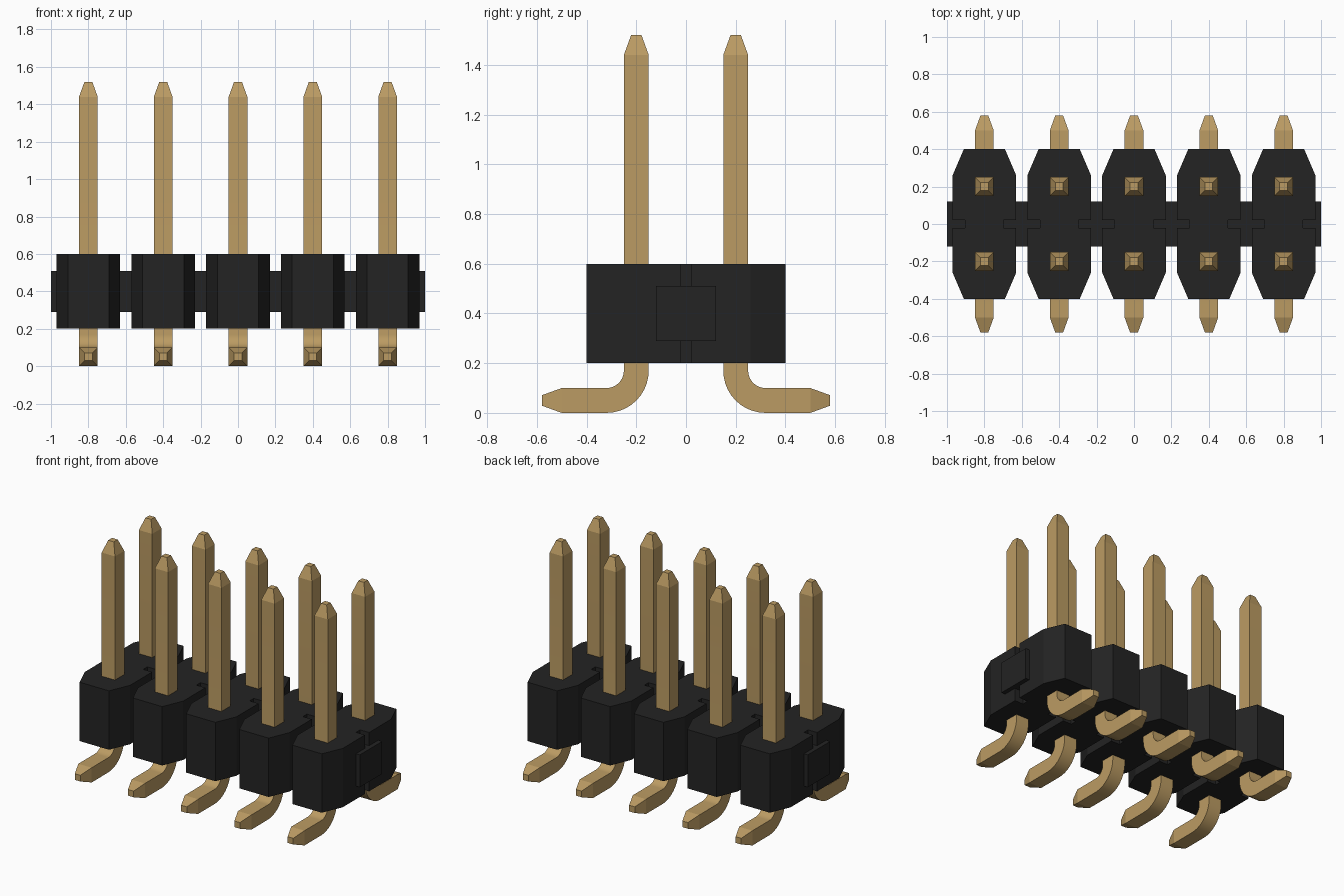
import bpy, bmesh, math
from mathutils import Vector

if "Cube" in bpy.data.objects:
    bpy.data.objects.remove(bpy.data.objects["Cube"])


def material(name, rgb):
    m = bpy.data.materials.new(name)
    m.diffuse_color = (*rgb, 1)
    m.use_nodes = True
    m.node_tree.nodes["Principled BSDF"].inputs["Base Color"].default_value = m.diffuse_color
    return m


BLACK = material("black plastic", (0.017, 0.017, 0.017))
GOLD = material("gold metal", (0.50, 0.33, 0.125))


def finish(bm, name, mat, smooth_angle=None):
    bmesh.ops.recalc_face_normals(bm, faces=bm.faces)
    me = bpy.data.meshes.new(name)
    bm.to_mesh(me)
    bm.free()
    me.materials.append(mat)
    if smooth_angle:
        me.shade_smooth()
        me.set_sharp_from_angle(angle=math.radians(smooth_angle))
    ob = bpy.data.objects.new(name, me)
    bpy.context.collection.objects.link(ob)
    return ob


def housing(x):
    # Elongated octagon with a narrow slot down each side
    quarter = [(0.103, 0.022), (0.17, 0.022), (0.17, 0.26), (0.11, 0.40)]
    right = [(px, -py) for px, py in reversed(quarter)] + quarter
    outline = right + [(-px, -py) for px, py in right]
    bm = bmesh.new()
    face = bm.faces.new([bm.verts.new((x + px, py, 0.20)) for px, py in outline])
    new = bmesh.ops.extrude_face_region(bm, geom=[face])["geom"]
    bmesh.ops.translate(bm, vec=(0, 0, 0.40),
                        verts=[v for v in new if isinstance(v, bmesh.types.BMVert)])
    finish(bm, "housing_block", BLACK)


def pin(x, side):
    # Stations along the wire: centre y, centre z, direction angle, half thickness
    stations = [(0.20, 1.52, 0, 0.021), (0.20, 1.44, 0, 0.05)]
    steps = 10
    for i in range(steps + 1):
        a = math.pi / 2 * i / steps
        stations.append((0.32 - 0.12 * math.cos(a), 0.17 - 0.12 * math.sin(a), a, 0.05))
    stations += [(0.50, 0.05, math.pi / 2, 0.05), (0.58, 0.05, math.pi / 2, 0.021)]

    bm = bmesh.new()
    rings = []
    for y, z, a, h in stations:
        n = Vector((0, math.cos(a), math.sin(a)))
        ring = []
        for sx, sn in ((-1, -1), (1, -1), (1, 1), (-1, 1)):
            p = Vector((x + sx * h, y, z)) + n * (sn * h)
            p.y *= side
            ring.append(bm.verts.new(p))
        rings.append(ring)
    for r0, r1 in zip(rings, rings[1:]):
        for k in range(4):
            j = (k + 1) % 4
            bm.faces.new((r0[k], r0[j], r1[j], r1[k]))
    bm.faces.new(rings[0])
    bm.faces.new(rings[-1])
    finish(bm, "bent_pin", GOLD, 15)


# Row of housing blocks, each with a front and a back pin
for i in range(5):
    px = (i - 2) * 0.40
    housing(px)
    for s in (-1, 1):
        pin(px, s)

# Bar joining the blocks
bm = bmesh.new()
bmesh.ops.create_cube(bm, size=1)
bmesh.ops.scale(bm, vec=(2.0, 0.24, 0.22), verts=bm.verts)
bmesh.ops.translate(bm, vec=(0, 0, 0.40), verts=bm.verts)
finish(bm, "connecting_bar", BLACK)
